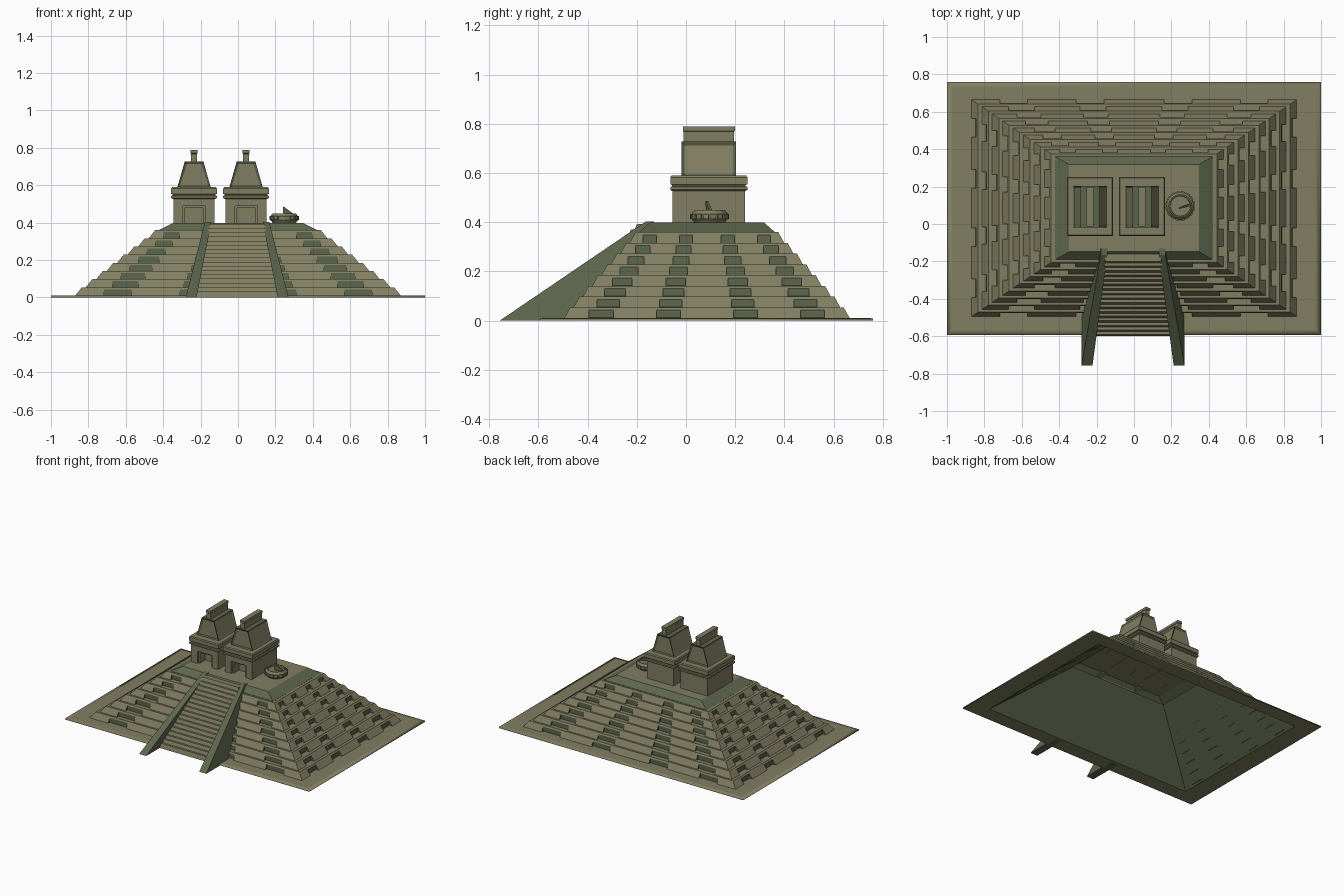
import bpy, bmesh, math
from mathutils import Vector

if "Cube" in bpy.data.objects:
    bpy.data.objects.remove(bpy.data.objects["Cube"])


def material(name, rgb):
    m = bpy.data.materials.new(name)
    m.diffuse_color = (*rgb, 1)
    m.use_nodes = True
    m.node_tree.nodes["Principled BSDF"].inputs["Base Color"].default_value = m.diffuse_color
    return m


STONE = material("pale_stone", (0.22, 0.21, 0.12))
MOSS = material("mossy_stone", (0.11, 0.135, 0.075))


def finish(name, bm, *mats):
    bmesh.ops.recalc_face_normals(bm, faces=bm.faces)
    me = bpy.data.meshes.new(name)
    bm.to_mesh(me)
    bm.free()
    for m in mats:
        me.materials.append(m)
    ob = bpy.data.objects.new(name, me)
    bpy.context.collection.objects.link(ob)
    return ob


def add_loft(bm, rings, bottom=True, top=True):
    loops = [[bm.verts.new(p) for p in r] for r in rings]
    sides = []
    for a, b in zip(loops, loops[1:]):
        n = len(a)
        for i in range(n):
            j = (i + 1) % n
            sides.append(bm.faces.new((a[i], a[j], b[j], b[i])))
    if bottom:
        bm.faces.new(loops[0][::-1])
    if top:
        bm.faces.new(loops[-1])
    return sides


def rect(cx, cy, hx, hy, z):
    return [(cx - hx, cy - hy, z), (cx + hx, cy - hy, z),
            (cx + hx, cy + hy, z), (cx - hx, cy + hy, z)]


def loft(name, rings, mat, bottom=True, top=True):
    bm = bmesh.new()
    add_loft(bm, rings, bottom, top)
    return finish(name, bm, mat)


CY = 0.085                      # pyramid centre in y
N, DZ, Z0 = 8, 0.0437, 0.01     # terraces


def half(k):
    return 0.87 - 0.056 * k, 0.58 - 0.038 * k


# Base plate: thin frame, open in the middle, softly shaded rim
plate = loft("base_plate", [rect(0, CY, 0.86, 0.57, 0.0), rect(0, 0.083, 1.0, 0.677, 0.0),
                            rect(0, 0.083, 1.0, 0.677, 0.009), rect(0, 0.083, 0.97, 0.647, Z0),
                            rect(0, CY, 0.86, 0.57, Z0)], STONE, False, False)
plate.data.polygons.foreach_set("use_smooth", [4 <= p.index < 12 for p in plate.data.polygons])

# Terraces: sloped risers with four mossy niches per side, and flat ledges
bm = bmesh.new()
T = 0.75                        # niche height as a share of the riser
for k in range(N):
    hx, hy = half(k)
    z = Z0 + DZ * k
    for along_x in (True, False):
        run, out = (hx, hy) if along_x else (hy, hx)
        inset, mitre = (0.024, 0.035) if along_x else (0.035, 0.024)
        next_run, next_out = half(k + 1) if along_x else half(k + 1)[::-1]
        cuts = [c * run + e * run for c in (-0.74, -0.27, 0.27, 0.74) for e in (-0.085, 0.085)]
        for side in (-1, 1):

            def pt(u, v, zz):
                return (u, CY + side * v, zz) if along_x else (side * v, CY + u, zz)

            def face(pts, mat=0):
                bm.faces.new([bm.verts.new(p) for p in pts]).material_index = mat

            def row(t):         # points along the riser at height share t
                e = run - mitre * t
                return [pt(u, out - inset * t, z + DZ * t) for u in [-e] + cuts + [e]]

            low, mid, top = row(0), row(T), row(1)
            for i in range(len(low) - 1):
                face((mid[i], mid[i + 1], top[i + 1], top[i]))
                if i % 2 == 0:
                    face((low[i], low[i + 1], mid[i + 1], mid[i]))
                else:           # niche floor, back wall and ends
                    a, b = [pt(u, out - inset * T, z) for u in cuts[i - 1:i + 1]]
                    face((low[i], low[i + 1], b, a))
                    face((a, b, mid[i + 1], mid[i]), 1)
                    face((low[i], a, mid[i]), 1)
                    face((low[i + 1], b, mid[i + 1]), 1)
            face(top + [pt(next_run, next_out, z + DZ), pt(-next_run, next_out, z + DZ)])
bmesh.ops.remove_doubles(bm, verts=bm.verts, dist=0.0001)
finish("terraces", bm, STONE, MOSS)

# Hollow inner core seen from below
loft("inner_core", [rect(0, CY, 0.86, 0.57, 0.0), rect(0, CY, 0.395, 0.25, 0.359)],
     MOSS, False, False)

# Top platform: mossy sloped sides, pale floor
bm = bmesh.new()
add_loft(bm, [rect(0, CY, *half(N), 0.36), rect(0, CY, 0.347, 0.233, 0.398)], False, True)
bm.faces.ensure_lookup_table()
bm.faces[-1].material_index = 1
finish("top_platform", bm, MOSS, STONE)

# Stairway and balustrades lean in towards the top
SX = -0.005


def lerp(a, b, t):
    return a + (b - a) * t


STEPS = 17
prof = [(-0.6, 0.0)]
for i in range(STEPS):
    y = lerp(-0.6, -0.185, i / STEPS)
    dy = 0.415 / STEPS
    z1 = lerp(0.01, 0.392, (i + 1) / STEPS)
    prof += [(y + dy * 0.4, z1), (y + dy, z1)]
prof += [(-0.16, 0.392), (-0.185, 0.362), (-0.5, 0.004)]
loft("stairway", [[(SX + s * lerp(0.222, 0.148, z / 0.4), y, z) for y, z in prof]
                  for s in (-1, 1)], STONE)

rail = [(-0.757, 0.0), (-0.165, 0.402), (-0.13, 0.402), (-0.14, 0.39), (-0.185, 0.362), (-0.5, 0.0)]
for s, label in ((-1, "left"), (1, "right")):
    loft(label + "_balustrade",
         [[(SX + s * lerp(a, b, z / 0.4), y, z) for y, z in rail]
          for a, b in ((0.217, 0.138), (0.275, 0.173))], MOSS)


# Twin temples
def temple(label, cx):
    yc, zf = 0.093, 0.396
    # walls with doorway
    door = [(-0.11, zf), (-0.06, zf), (-0.06, 0.488), (0.06, 0.488), (0.06, zf),
            (0.11, zf), (0.11, 0.53), (-0.11, 0.53)]
    loft(label + "_front_wall", [[(cx + x, y, z) for x, z in door] for y in (-0.055, 0.02)], STONE)
    loft(label + "_walls", [rect(cx, 0.13, 0.11, 0.11, zf), rect(cx, 0.13, 0.11, 0.11, 0.53)], STONE)
    frame = [(-0.06, zf), (-0.048, zf), (-0.048, 0.478), (0.048, 0.478), (0.048, zf),
             (0.06, zf), (0.06, 0.488), (-0.06, 0.488)]
    loft(label + "_door_frame", [[(cx + x, y, z) for x, z in frame] for y in (-0.042, 0.02)], STONE)
    # cornice with groove
    cor = [(0.115, 0.15, 0.527), (0.122, 0.157, 0.532), (0.122, 0.157, 0.543), (0.114, 0.149, 0.546),
           (0.114, 0.149, 0.551), (0.122, 0.157, 0.554), (0.122, 0.157, 0.582), (0.117, 0.152, 0.589)]
    loft(label + "_cornice", [rect(cx, yc, *c) for c in cor], STONE)
    # tapered roof with recessed panels
    bm = bmesh.new()
    sides = add_loft(bm, [rect(cx, yc, 0.09, 0.111, 0.586), rect(cx, yc, 0.05, 0.111, 0.727)])
    bmesh.ops.recalc_face_normals(bm, faces=bm.faces)
    bmesh.ops.inset_individual(bm, faces=sides, thickness=0.018, depth=-0.008)
    for f in sides:
        f.material_index = 1
    finish(label + "_roof", bm, MOSS, STONE)
    # roof crest
    crest = [(0.016, 0.103, 0.722), (0.016, 0.103, 0.768), (0.019, 0.106, 0.771), (0.019, 0.106, 0.788)]
    loft(label + "_roof_crest", [rect(cx, yc, *c) for c in crest], STONE)


temple("left_temple", -0.235)
temple("right_temple", 0.043)

# Round altar stone with knobs around the rim
AX, AY, SEG = 0.247, 0.096, 16


def ring(r, z):
    return [(AX + r * math.cos(2 * math.pi * i / SEG), AY + r * math.sin(2 * math.pi * i / SEG), z)
            for i in range(SEG)]


loft("altar", [ring(0.06, 0.396), ring(0.073, 0.413), ring(0.075, 0.432), ring(0.062, 0.449),
               ring(0.056, 0.449), ring(0.054, 0.44)], STONE)
bm = bmesh.new()
for i in range(SEG):
    a = 2 * math.pi * (i + 0.5) / SEG
    r, t = Vector((math.cos(a), math.sin(a), 0)), Vector((-math.sin(a), math.cos(a), 0))
    o = Vector((AX, AY, 0))
    add_loft(bm, [[o + r * u + t * v + Vector((0, 0, z)) for u, v in
                   ((0.06, -0.011), (0.079, -0.011), (0.079, 0.011), (0.06, 0.011))]
                  for z in (0.413, 0.434)])
finish("altar_knobs", bm, STONE)

# Blade-shaped stone standing on the altar
blade = [(0.243, 0.435), (0.24, 0.487), (0.25, 0.482), (0.298, 0.446), (0.285, 0.435)]
loft("altar_blade", [[(x, AY - 0.009 + 0.3 * (x - 0.247) + d, z) for x, z in blade]
                     for d in (-0.005, 0.005)], MOSS)
